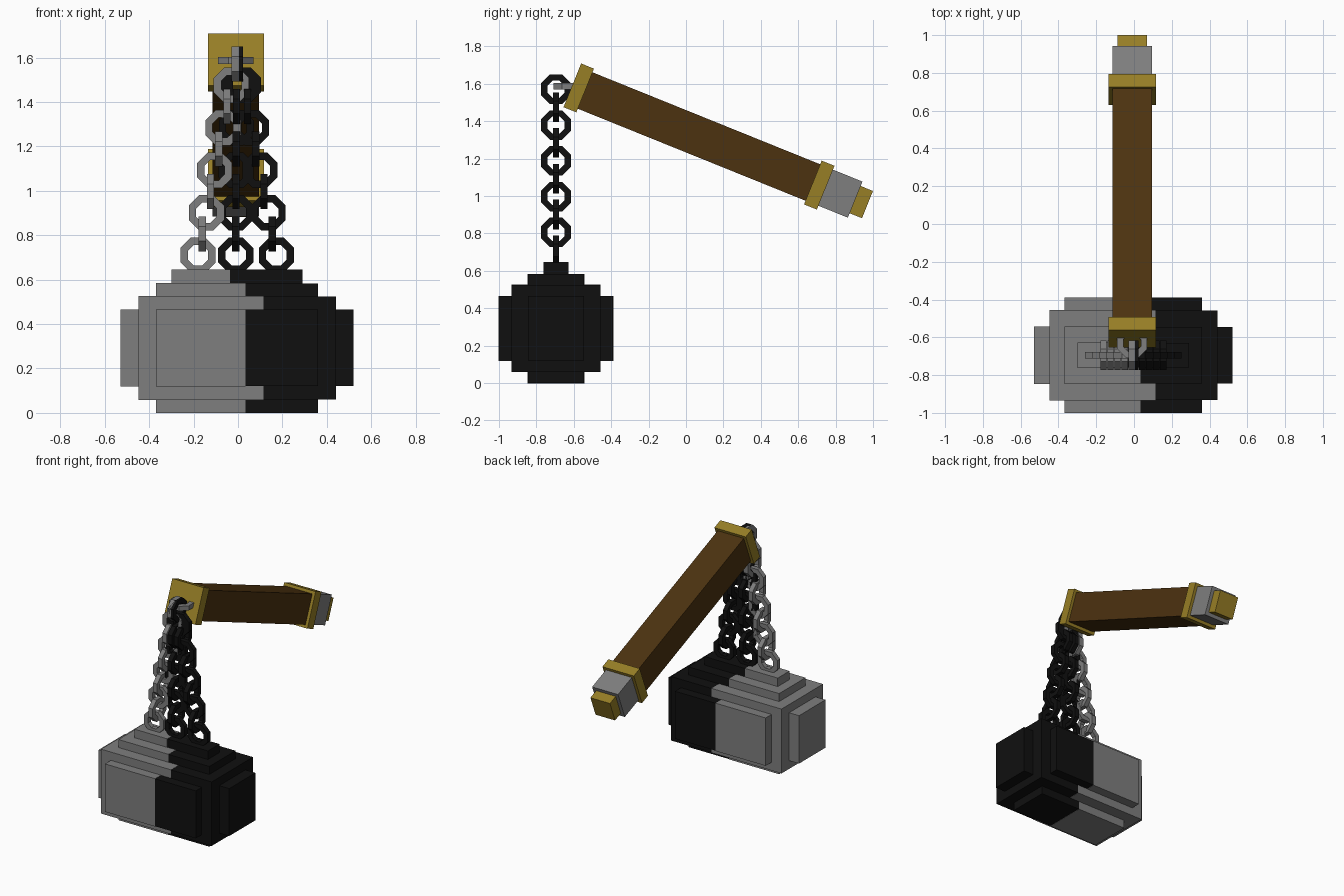
import bpy, bmesh, math
from mathutils import Matrix, Vector

cube = bpy.data.objects.get("Cube")
if cube:
    bpy.data.objects.remove(cube)


def material(name, rgb):
    m = bpy.data.materials.new(name)
    m.use_nodes = True
    m.diffuse_color = (*rgb, 1)
    m.node_tree.nodes["Principled BSDF"].inputs["Base Color"].default_value = (*rgb, 1)
    return m


GOLD = material("gold", (0.31, 0.21, 0.019))
GRAY = material("steel gray", (0.21, 0.21, 0.21))
BROWN = material("brown grip", (0.073, 0.032, 0.005))
BLACK = material("black iron", (0.005, 0.005, 0.005))


def finish(bm, name, mat):
    bmesh.ops.recalc_face_normals(bm, faces=bm.faces)
    mesh = bpy.data.meshes.new(name)
    bm.to_mesh(mesh)
    bm.free()
    mesh.materials.append(mat)
    obj = bpy.data.objects.new(name, mesh)
    bpy.context.collection.objects.link(obj)
    return obj


def add_box(bm, center, size):
    place = Matrix.Translation(center) @ Matrix.Diagonal((*size, 1))
    bmesh.ops.create_cube(bm, size=1, matrix=place)


def add_ring(bm, center, turn, outer=0.079, inner=0.046, depth=0.033):
    """Octagonal link standing in the xz plane, then turned."""
    place = Matrix.Translation(center) @ turn
    loops = []
    for i in range(8):
        a = math.radians(45 * i + 22.5)
        section = []
        for apothem, side in ((outer, -1), (outer, 1), (inner, 1), (inner, -1)):
            r = apothem / math.cos(math.pi / 8)
            p = Vector((r * math.cos(a), side * depth / 2, r * math.sin(a)))
            section.append(bm.verts.new(place @ p))
        loops.append(section)
    for i in range(8):
        a, b = loops[i], loops[(i + 1) % 8]
        for j in range(4):
            k = (j + 1) % 4
            bm.faces.new((a[j], a[k], b[k], b[j]))


# Stepped ball: half width, half depth, bottom, top of each block
HEAD_Y = -0.695
BLOCKS = ((0.36, 0.15, 0.12, 0.465),
          (0.28, 0.237, 0.06, 0.525),
          (0.20, 0.305, 0.12, 0.465),
          (0.20, 0.15, 0.0, 0.583),
          (0.13, 0.066, 0.55, 0.645))


def ball(name, x, mat, grow=0.0):
    bm = bmesh.new()
    for hx, hy, low, high in BLOCKS:
        add_box(bm, (x, HEAD_Y, (low + high) / 2),
                (2 * hx + grow, 2 * hy + grow, high - low + grow))
    finish(bm, name, mat)


# Chain: links alternate facing the front and facing the side
def chain(name, x_low, x_high, mat):
    bm = bmesh.new()
    for i in range(10):
        t = i / 9
        turn = Matrix.Rotation(math.pi / 2 * (i % 2), 4, 'Z')
        add_ring(bm, (x_low + (x_high - x_low) * t, HEAD_Y, 0.71 + 0.861 * t), turn)
    finish(bm, name, mat)


ball("right_ball", -0.167, GRAY, 0.003)
ball("middle_ball", -0.007, BLACK)
ball("left_ball", 0.161, BLACK)
chain("right_chain", -0.18, -0.012, GRAY)
chain("middle_chain", -0.01, -0.006, BLACK)
chain("left_chain", 0.173, 0.006, BLACK)

# Flat ring joining the chains to the handle
bm = bmesh.new()
add_ring(bm, (-0.01, -0.63, 1.587), Matrix.Rotation(math.pi / 2, 4, 'X'))
finish(bm, "handle_ring", GRAY)

# Handle: sloping parts strung along one axis (start, end, width)
SLOPE = Matrix.Translation((-0.01, -0.5735, 1.578)) @ Matrix.Rotation(math.radians(-22), 4, 'X')
PARTS = (("front_collar", -0.037, 0.037, 0.252, GOLD),
         ("grip", 0.03, 1.36, 0.21, BROWN),
         ("rear_collar", 1.35, 1.424, 0.252, GOLD),
         ("pommel", 1.41, 1.594, 0.208, GRAY),
         ("pommel_cap", 1.58, 1.665, 0.157, GOLD))
for name, start, end, width, mat in PARTS:
    bm = bmesh.new()
    add_box(bm, (0, (start + end) / 2, 0), (width, end - start, width))
    bm.transform(SLOPE)
    finish(bm, name, mat)
